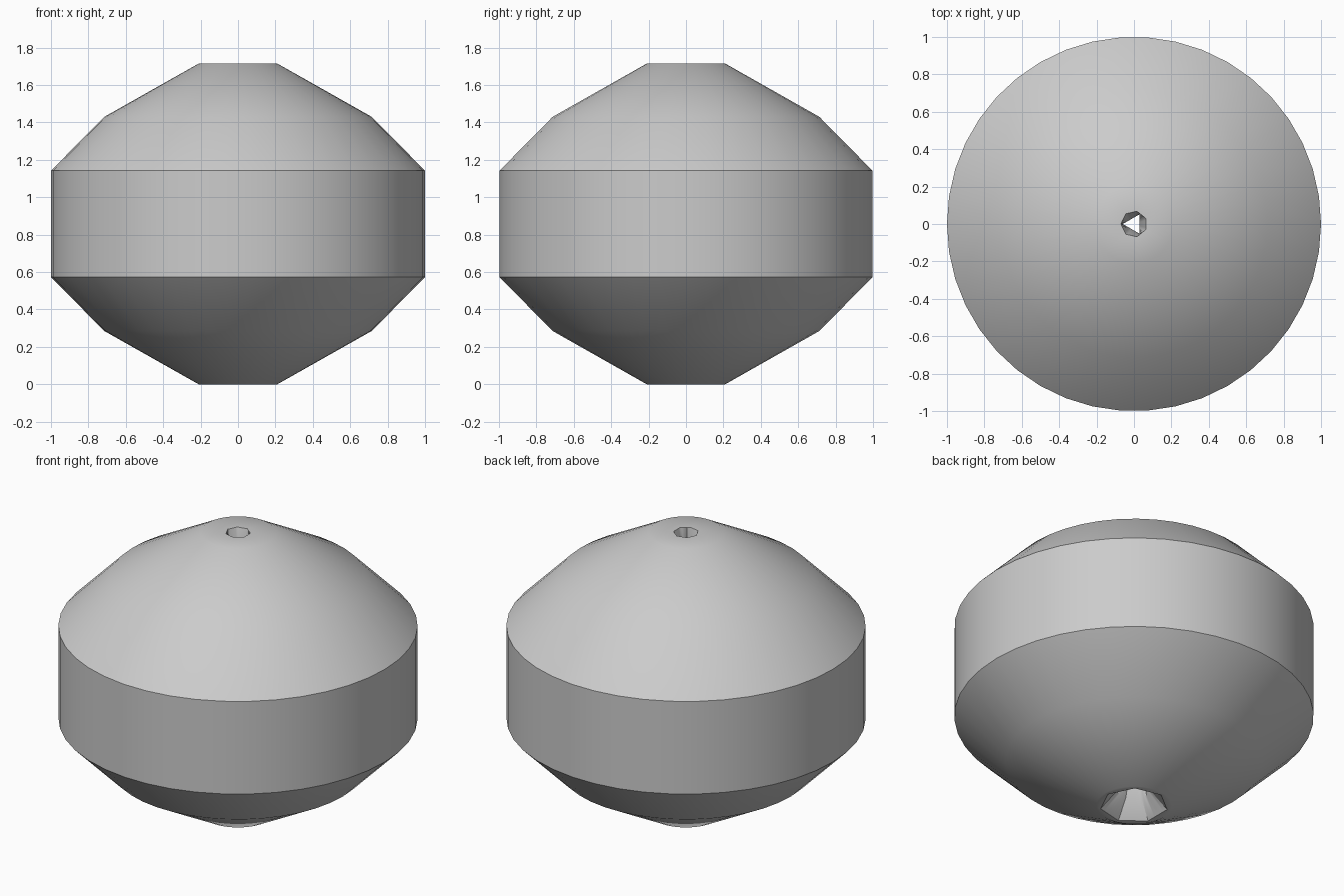
import bpy
import bmesh
from math import cos, sin, pi, radians

cube = bpy.data.objects.get("Cube")
if cube:
    bpy.data.objects.remove(cube)

SEGMENTS = 42      # divisible by 7 and 3, so every polygon corner lands on a vertex
HEIGHT = 1.715

grey = bpy.data.materials.new("plain grey")
grey.use_nodes = True
colour = (0.6, 0.6, 0.6, 1)
grey.diffuse_color = colour
grey.node_tree.nodes["Principled BSDF"].inputs["Base Color"].default_value = colour


def ring(bm, radius, z, sides=SEGMENTS, turn=0.0):
    """A loop of SEGMENTS points lying on a regular polygon, first corner at turn."""
    step = 2 * pi / sides
    verts = []
    for i in range(SEGMENTS):
        a = 2 * pi * i / SEGMENTS
        r = radius
        if sides < SEGMENTS:
            r *= cos(step / 2) / cos((a - turn) % step - step / 2)
        verts.append(bm.verts.new((r * cos(a), r * sin(a), z)))
    return verts


def loft(name, rings):
    """Skin a list of rings, given in outward-facing order."""
    bm = bmesh.new()
    loops = [ring(bm, *spec) for spec in rings]
    for low, high in zip(loops, loops[1:]):
        for i in range(SEGMENTS):
            j = (i + 1) % SEGMENTS
            bm.faces.new((low[i], low[j], high[j], high[i]))
    mesh = bpy.data.meshes.new(name)
    bm.to_mesh(mesh)
    bm.free()
    mesh.materials.append(grey)
    obj = bpy.data.objects.new(name, mesh)
    bpy.context.collection.objects.link(obj)
    bpy.ops.object.select_all(action='DESELECT')
    obj.select_set(True)
    bpy.context.view_layer.objects.active = obj
    bpy.ops.object.shade_smooth_by_angle(angle=radians(35))
    return obj


# Seven-sided mouths of the bore
bottom_mouth = (0.19, 0, 7, 0)
top_mouth = (0.07, HEIGHT, 7, pi)

# Outer shell: lower cone, straight band, upper cone
loft("lower_cone", [bottom_mouth, (0.21, 0), (0.715, 0.285), (1, 0.573)])
loft("middle_band", [(1, 0.573), (1, HEIGHT - 0.573)])
loft("upper_cone", [(1, HEIGHT - 0.573), (0.715, HEIGHT - 0.285),
                    (0.21, HEIGHT), top_mouth])

# Bore through the middle, pinched to a three-sided throat
loft("centre_bore", [top_mouth, (0.06, HEIGHT - 0.12, 3, pi),
                     (0.06, 0.3, 3, pi), (0.1, 0.1, 7, 0), bottom_mouth])
